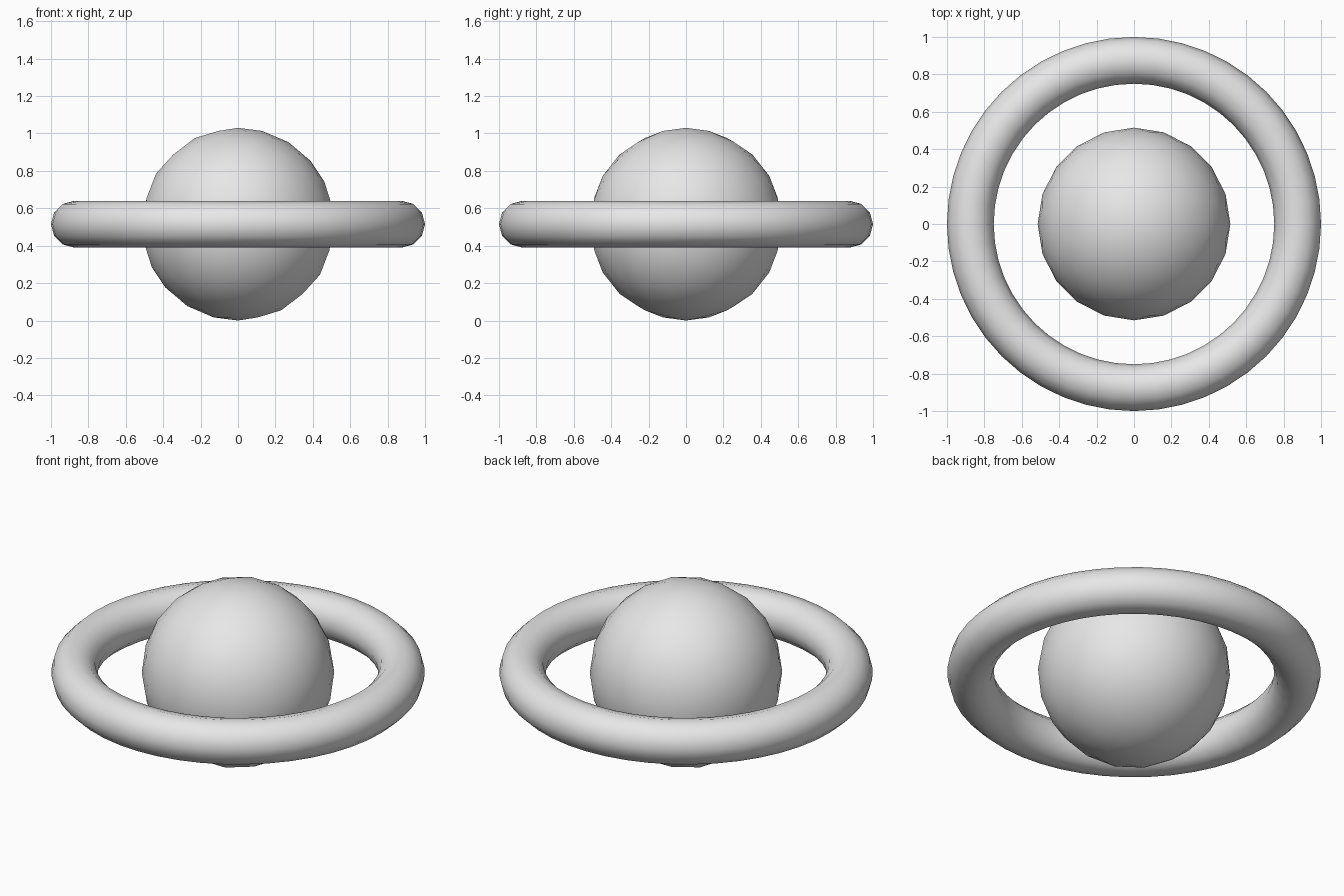
import bpy

if "Cube" in bpy.data.objects:
    bpy.data.objects.remove(bpy.data.objects["Cube"])

CENTRE_Z = 0.515

grey = bpy.data.materials.new("light_grey")
grey.diffuse_color = (0.8, 0.8, 0.8, 1.0)
grey.use_nodes = True
grey.node_tree.nodes["Principled BSDF"].inputs["Base Color"].default_value = grey.diffuse_color


def finish(name):
    """Name, colour and smooth the newly added part."""
    obj = bpy.context.object
    obj.name = name
    obj.data.name = name
    obj.data.materials.append(grey)
    bpy.ops.object.shade_smooth()


# Central ball, faceted outline with smooth shading
bpy.ops.mesh.primitive_ico_sphere_add(subdivisions=3, radius=0.515,
                                      location=(0, 0, CENTRE_Z))
finish("planet_ball")

# Flat-lying ring around the ball
bpy.ops.mesh.primitive_torus_add(major_segments=48, minor_segments=12,
                                 major_radius=0.875, minor_radius=0.125,
                                 location=(0, 0, CENTRE_Z))
finish("planet_ring")
